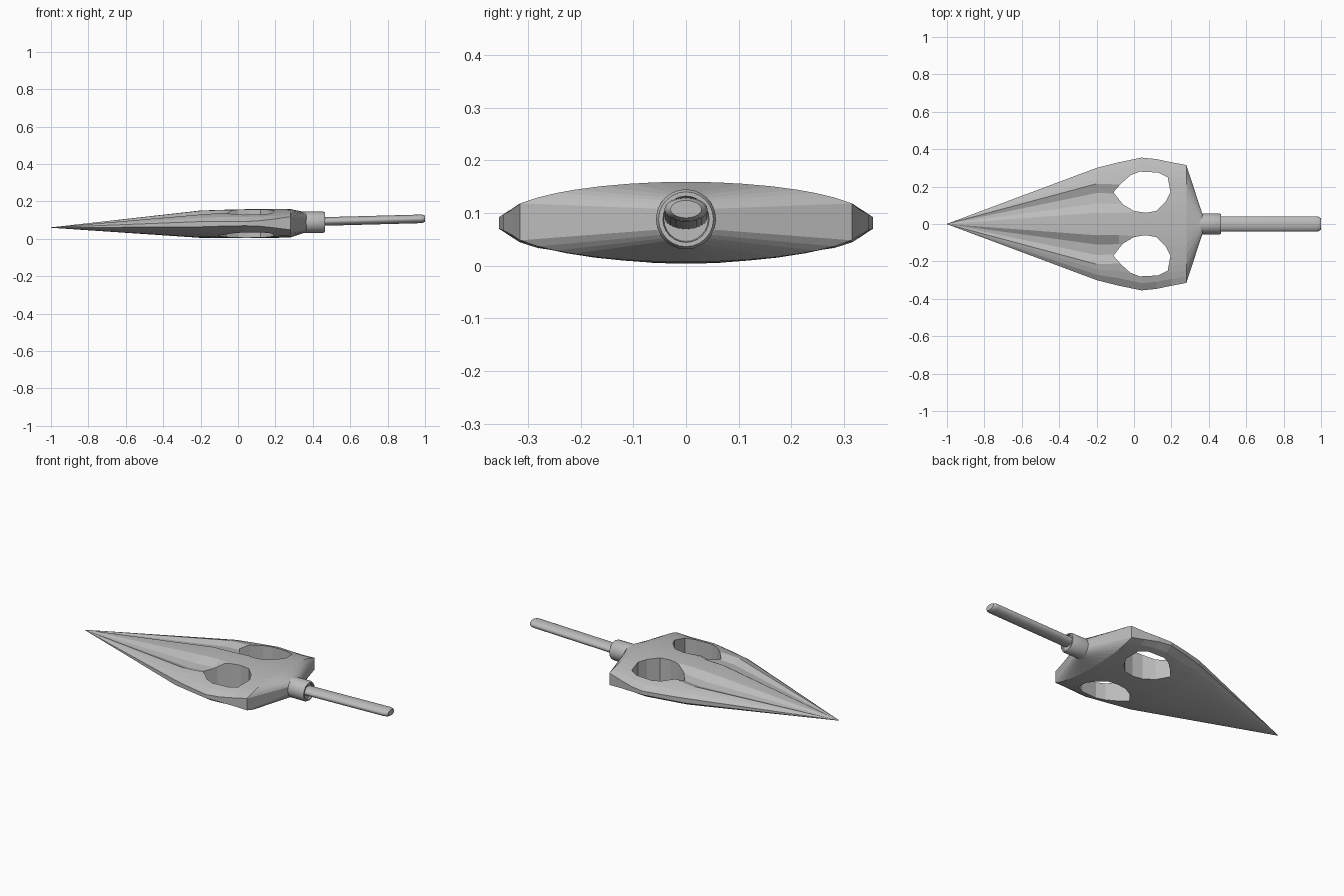
import bpy, bmesh, math

if "Cube" in bpy.data.objects:
    bpy.data.objects.remove(bpy.data.objects["Cube"])

steel = bpy.data.materials.new("grey steel")
steel.diffuse_color = (0.5, 0.5, 0.5, 1)
steel.use_nodes = True
steel.node_tree.nodes["Principled BSDF"].inputs["Base Color"].default_value = steel.diffuse_color


def make(name, rings, smooth=True):
    """Skin a list of equal-length closed rings and cap both ends."""
    bm = bmesh.new()
    vr = [[bm.verts.new(p) for p in r] for r in rings]
    n = len(vr[0])
    for a, b in zip(vr, vr[1:]):
        for i in range(n):
            j = (i + 1) % n
            bm.faces.new((a[i], a[j], b[j], b[i]))
    bm.faces.new(vr[0])
    bm.faces.new(vr[-1])
    bmesh.ops.remove_doubles(bm, verts=bm.verts, dist=1e-5)
    bmesh.ops.recalc_face_normals(bm, faces=bm.faces)
    me = bpy.data.meshes.new(name)
    bm.to_mesh(me)
    bm.free()
    ob = bpy.data.objects.new(name, me)
    bpy.context.collection.objects.link(ob)
    me.materials.append(steel)
    if smooth:
        bpy.ops.object.select_all(action='DESELECT')
        ob.select_set(True)
        bpy.context.view_layer.objects.active = ob
        bpy.ops.object.shade_smooth_by_angle(angle=math.radians(35))
    return ob


def blade_ring(x, w, zc, h, edge, o=0.68, groove=0.0):
    """Lens section with blunt edges and two grooves in the upper face."""
    k2 = 1 - (edge / h) ** 2
    half = [(1, 0), (o + .66 * (1 - o), 0), (o + .33 * (1 - o), 0), (o, 0),
            (.77 * o, 1), (.51 * o, 1), (.28 * o, 0), (.14 * o, 0)]
    prof = half + [(0, 0)] + [(-f, g) for f, g in reversed(half)]
    height = lambda f: h * math.sqrt(max(0, 1 - k2 * f * f))
    top = [(x, f * w, zc + height(f) - g * groove) for f, g in prof]
    low = [(x, f * w, zc - height(f)) for f, g in reversed(prof)]
    return top + low


def oval(x, zc, ry, rz, n=24):
    return [(x, ry * math.cos(2 * math.pi * i / n),
             zc + rz * math.sin(2 * math.pi * i / n)) for i in range(n)]


# Blade: tip, grooved taper, wide shoulder, slope to the neck
blade = make("blade", [
    blade_ring(-1.0, 0.001, 0.06, 0.001, 0.0005),
    blade_ring(-0.2, 0.30, 0.078, 0.073, 0.014, 0.717, 0.027),
    blade_ring(-0.08, 0.33, 0.08, 0.075, 0.012, 0.64, 0.024),
    blade_ring(0.04, 0.355, 0.081, 0.077, 0.011),
    blade_ring(0.12, 0.347, 0.082, 0.077, 0.015),
    blade_ring(0.20, 0.33, 0.082, 0.077, 0.024),
    blade_ring(0.28, 0.315, 0.083, 0.076, 0.035),
    blade_ring(0.365, 0.055, 0.088, 0.053, 0.02),
], smooth=False)

# Two rounded windows through the blade
outline = [(-.11, .17), (-.07, .215), (-.02, .26), (.03, .28), (.13, .275),
           (.18, .25), (.195, .17), (.17, .12), (.12, .07), (.06, .06),
           (0, .07), (-.06, .105)]
for side, label in ((1, "left"), (-1, "right")):
    cutter = make("window_cutter_" + label,
                  [[(x, side * y, z) for x, y in outline] for z in (-0.2, 0.4)],
                  smooth=False)
    cutter.hide_render = True
    cutter.hide_set(True)
    mod = blade.modifiers.new("window_" + label, 'BOOLEAN')
    mod.operation = 'DIFFERENCE'
    mod.solver = 'EXACT'
    mod.object = cutter

# Collar with a softened, recessed mouth
make("collar", [oval(x, 0.088, r, r) for x, r in
                ((0.29, .05), (0.33, .057), (0.455, .057), (0.465, .052),
                 (0.465, .044), (0.455, .042))])

# Slim oval handle, rising slightly to a rounded end
make("handle", [oval(x, 0.092 + (x - 0.44) * 0.027, .041 * s, .023 * s)
                for x, s in ((0.44, 1), (0.975, 1), (0.99, .92), (1.0, .72))])
